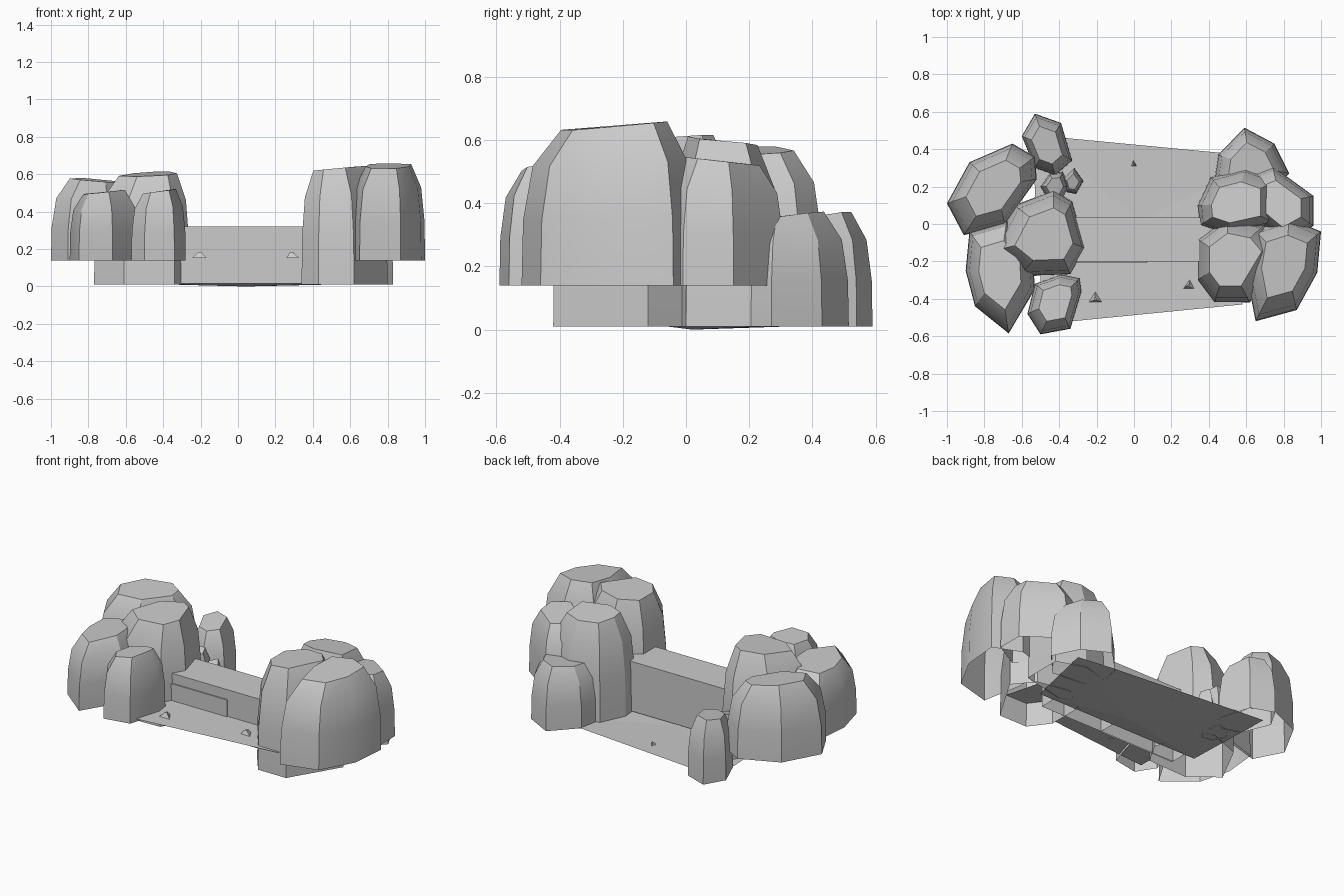
import bpy, bmesh, math, random
from mathutils import Vector

if "Cube" in bpy.data.objects:
    bpy.data.objects.remove(bpy.data.objects["Cube"])

random.seed(4)


def make_object(name, bm, smooth=False):
    me = bpy.data.meshes.new(name)
    bm.to_mesh(me)
    bm.free()
    ob = bpy.data.objects.new(name, me)
    bpy.context.collection.objects.link(ob)
    if smooth:
        bpy.ops.object.select_all(action='DESELECT')
        ob.select_set(True)
        bpy.context.view_layer.objects.active = ob
        bpy.ops.object.shade_smooth_by_angle(angle=math.radians(28))
    return ob


def rock(name, outline, z0, z1, top=None, tilt=90, rise=0.015):
    """Faceted boulder: footprint that tapers to a slightly tilted flat cap, open below."""
    pts = [Vector(p) for p in outline]
    c = sum(pts, Vector((0, 0))) / len(pts)
    pts.sort(key=lambda p: math.atan2(p.y - c.y, p.x - c.x))
    t = Vector(top) if top else c
    a0 = math.radians(tilt)
    bm = bmesh.new()
    rings = []
    for h, s in ((0, 1), (0.4, 0.985), (0.74, 0.89), (0.97, 0.61)):
        ring = []
        for p in pts:
            q = t + (p - t) * s
            d = (p - c).normalized()
            lift = rise * h * h * (d.x * math.cos(a0) + d.y * math.sin(a0))
            ring.append(bm.verts.new((q.x, q.y, z0 + (z1 - z0) * h + lift)))
        rings.append(ring)
    n = len(pts)
    for a, b in zip(rings, rings[1:]):
        for i in range(n):
            j = (i + 1) % n
            bm.faces.new((a[i], a[j], b[j], b[i]))
    bm.faces.new(rings[-1])
    return make_object(name, bm, True)


def sheet(name, outline, z, center=None):
    """Flat floor polygon, or a fan around a centre vertex."""
    bm = bmesh.new()
    v = [bm.verts.new((x, y, z)) for x, y in outline]
    if center:
        m = bm.verts.new(center)
        for i in range(len(v)):
            bm.faces.new((m, v[i], v[(i + 1) % len(v)]))
    else:
        bm.faces.new(v)
    return make_object(name, bm)


def block(name, x, y, z):
    """Box without its underside."""
    bm = bmesh.new()
    bmesh.ops.create_cube(bm, size=1)
    bm.normal_update()
    bmesh.ops.delete(bm, geom=[f for f in bm.faces if f.normal.z < -.5], context='FACES')
    for v in bm.verts:
        v.co = [r[0] if k < 0 else r[1] for k, r in zip(v.co, (x, y, z))]
    return make_object(name, bm)


# Left cluster
rock("left_outer_back_rock", [(-1, .11), (-.88, .33), (-.65, .43), (-.53, .36),
     (-.52, .24), (-.69, 0), (-.91, -.06)], .14, .58, tilt=160)
rock("left_outer_front_rock", [(-.88, -.04), (-.9, -.25), (-.85, -.44), (-.67, -.585),
     (-.53, -.35), (-.54, -.17), (-.68, .02)], .14, .515, tilt=0)
rock("left_front_rock", [(-.57, -.48), (-.5, -.59), (-.34, -.56), (-.28, -.36),
     (-.29, -.29), (-.39, -.27), (-.53, -.32)], .14, .52, tilt=0)
rock("left_middle_rock", [(-.26, -.13), (-.33, .12), (-.43, .18), (-.64, .1),
     (-.77, -.15), (-.61, -.28), (-.34, -.27)], .01, .62, (-.43, -.06), tilt=60)
rock("left_back_rock", [(-.6, .47), (-.53, .59), (-.39, .54), (-.33, .34),
     (-.42, .26), (-.53, .3)], .01, .37)
rock("left_small_rock", [(-.38, .24), (-.32, .3), (-.27, .23), (-.31, .16),
     (-.36, .17)], .01, .22)
rock("left_tiny_rock", [(-.5, .2), (-.45, .27), (-.38, .28), (-.35, .2),
     (-.39, .12), (-.46, .13)], .01, .28)

# Right cluster
rock("right_outer_front_rock", [(.6, -.26), (.65, -.52), (.87, -.46), (.98, -.26),
     (1, -.04), (.83, .03), (.64, -.03)], .14, .66, (.81, -.2), tilt=90)
rock("right_outer_back_rock", [(.74, .31), (.96, .15), (.96, -.01), (.8, -.1),
     (.62, .05), (.64, .27)], .14, .545, tilt=-90)
rock("right_inner_front_rock", [(.34, -.08), (.34, -.3), (.43, -.42), (.62, -.42),
     (.8, -.12), (.7, .0), (.5, .04)], .01, .65, (.5, -.19), tilt=0)
rock("right_inner_back_rock", [(.34, .1), (.41, .25), (.6, .3), (.77, .24),
     (.77, 0), (.5, -.06), (.35, -.01)], .01, .615, (.53, .11), tilt=-90)
rock("right_back_rock", [(.45, .37), (.59, .515), (.75, .43), (.83, .27),
     (.7, .13), (.42, .16)], .01, .37)

# Floors and the ledge that divides them
sheet("lower_floor", [(-.52, -.1), (.6, -.1), (.7, .35), (.47, .38), (-.37, .46), (-.54, .475)],
      .015, (.04, .02, 0))
sheet("upper_floor", [(-.5, -.535), (-.33, -.52), (.58, -.43), (.5, -.12), (-.5, -.12)], .157)
block("ledge", (-.45, .5), (-.2, .035), (.015, .32))
block("ledge_step", (-.45, .07), (-.208, -.1), (.015, .26))

# Loose pebbles
for i, (x, y, z, r) in enumerate([(-.2, -.4, .157, .04), (.29, -.33, .157, .035),
                                  (0, .32, .013, .02), (.36, -.09, .31, .03)]):
    bm = bmesh.new()
    bmesh.ops.create_cone(bm, cap_ends=True, segments=3, radius1=r, radius2=r * .3, depth=r)
    for v in bm.verts:
        v.co = Vector((v.co.x + x + random.uniform(-r, r) * .3, v.co.y + y, v.co.z * .8 + z + r * .3))
    make_object(f"pebble_{i + 1}", bm)
